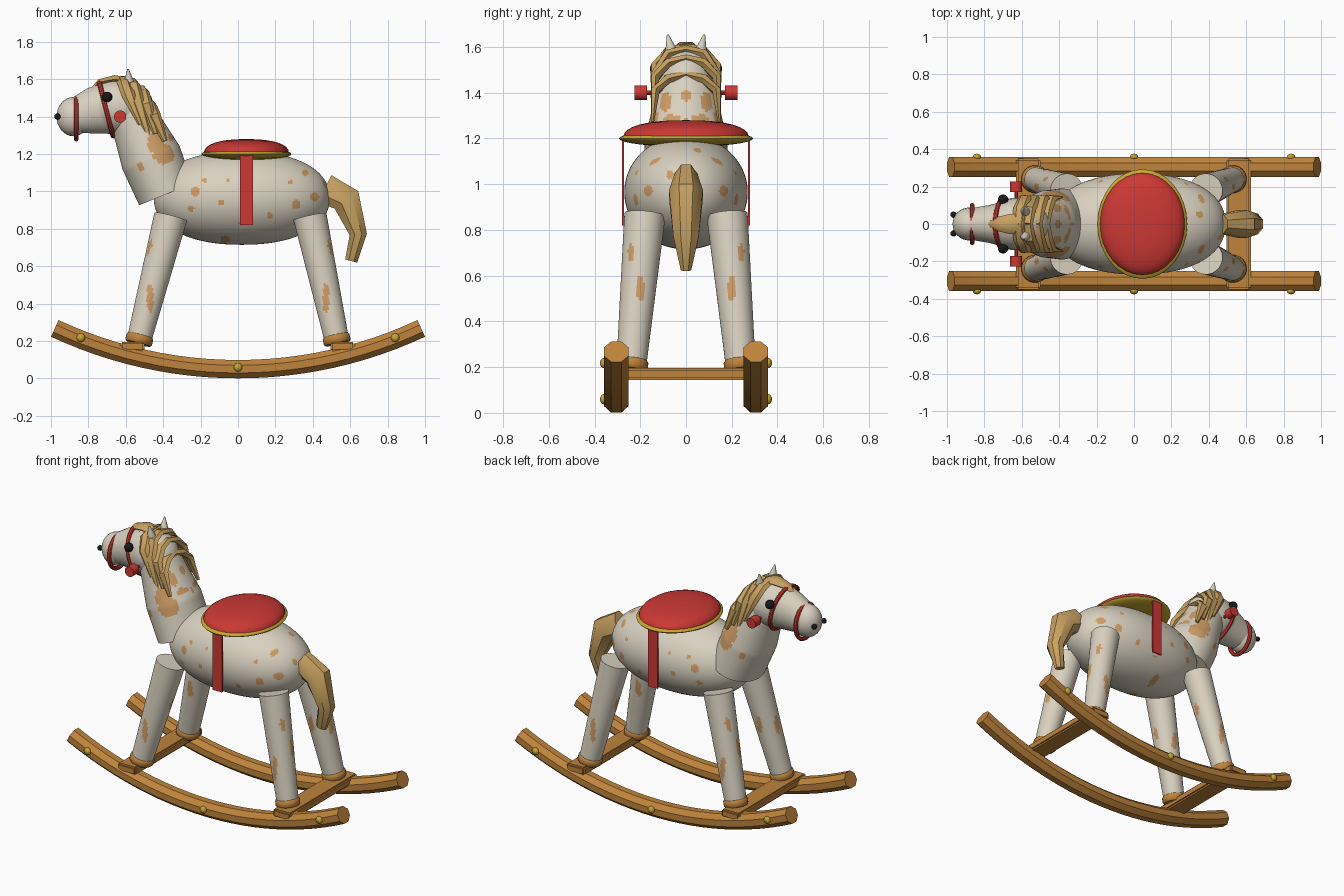
import bpy, bmesh, math
from mathutils import Vector, Matrix

cube = bpy.data.objects.get("Cube")
if cube:
    bpy.data.objects.remove(cube, do_unlink=True)


def material(name, r, g, b):
    m = bpy.data.materials.new(name)
    m.use_nodes = True
    m.diffuse_color = (r, g, b, 1)
    node = next(n for n in m.node_tree.nodes if n.type == 'BSDF_PRINCIPLED')
    node.inputs["Base Color"].default_value = (r, g, b, 1)
    node.inputs["Roughness"].default_value = 0.7
    return m


CREAM = material("cream", 0.70, 0.64, 0.53)
SPOT = material("tan_spot", 0.62, 0.33, 0.13)
WOOD = material("wood", 0.52, 0.23, 0.045)
HAIR = material("straw_hair", 0.58, 0.36, 0.12)
RED = material("red", 0.60, 0.04, 0.035)
GOLD = material("gold", 0.56, 0.38, 0.03)
BLACK = material("black", 0.01, 0.01, 0.01)
made = []


def finish(name, bm, mat, spots=()):
    """Turn a bmesh into an object; faces inside a spot get the second colour."""
    bmesh.ops.recalc_face_normals(bm, faces=bm.faces)
    for f in bm.faces:
        c = f.calc_center_median()
        for p, r in spots:
            if sum(((c[i] - p[i]) / r[i]) ** 2 for i in range(3)) < 1:
                f.material_index = 1
    mesh = bpy.data.meshes.new(name)
    bm.to_mesh(mesh)
    bm.free()
    mesh.materials.append(mat)
    if spots:
        mesh.materials.append(SPOT)
    ob = bpy.data.objects.new(name, mesh)
    bpy.context.collection.objects.link(ob)
    made.append(ob)
    return ob


def ellipsoid(name, loc, radii, mat, power=1, along_x=False, seg=24, rings=16,
              dome=False, spots=()):
    bm = bmesh.new()
    bmesh.ops.create_uvsphere(bm, u_segments=seg, v_segments=rings, radius=1)
    for v in bm.verts:
        r = math.hypot(v.co.x, v.co.y)
        k = r ** (power - 1) if r > 1e-4 else 1
        z = math.copysign(abs(v.co.z) ** power, v.co.z)
        if dome:
            z = max(z, 0)
        p = Vector((v.co.x * k, v.co.y * k, z))
        if along_x:
            p = Vector((p.z, p.y, -p.x))
        v.co = Vector(loc) + Vector([p[i] * radii[i] for i in range(3)])
    return finish(name, bm, mat, spots)


def tube(name, path, mat, n=16, steps=1, ref=(0, 1, 0), spots=()):
    """Loft ellipses along a path of (x, y, z, half_depth, half_width)."""
    pts = [Vector(p[:3]) for p in path]
    loops = []
    for i, p in enumerate(path):
        t = (pts[min(i + 1, len(pts) - 1)] - pts[max(i - 1, 0)]).normalized()
        v = Vector(ref)
        v = (v - t * v.dot(t)).normalized()
        u = v.cross(t)
        angles = [2 * math.pi * (k + 0.5) / n for k in range(n)]
        loops.append([pts[i] + u * p[3] * math.cos(a) + v * p[4] * math.sin(a) for a in angles])
    fine = [[a.lerp(b, s / steps) for a, b in zip(A, B)]
            for A, B in zip(loops, loops[1:]) for s in range(steps)] + [loops[-1]]
    bm = bmesh.new()
    rows = [[bm.verts.new(c) for c in loop] for loop in fine]
    for A, B in zip(rows, rows[1:]):
        for k in range(n):
            j = (k + 1) % n
            bm.faces.new((A[k], A[j], B[j], B[k]))
    bm.faces.new(rows[0])
    bm.faces.new(rows[-1])
    return finish(name, bm, mat, spots)


def box(name, loc, size, mat, bevel=0):
    bm = bmesh.new()
    bmesh.ops.create_cube(bm, size=1, matrix=Matrix.Translation(loc) @ Matrix.Diagonal((*size, 1)))
    if bevel:
        bmesh.ops.bevel(bm, geom=bm.edges[:], offset=bevel, segments=2, affect='EDGES')
    return finish(name, bm, mat)


def ring(name, loc, ry, rz, tilt, mat, minor=0.013):
    """Strap looped round the x axis, leaning by tilt."""
    bm = bmesh.new()
    n, m = 32, 8
    rows = []
    for i in range(n):
        a = 2 * math.pi * i / n
        row = []
        for k in range(m):
            b = 2 * math.pi * k / m
            s = minor * math.cos(b)
            p = Vector((minor * math.sin(b), (ry + s) * math.cos(a), (rz + s) * math.sin(a)))
            row.append(bm.verts.new(Matrix.Rotation(tilt, 3, 'Y') @ p + Vector(loc)))
        rows.append(row)
    for i in range(n):
        for k in range(m):
            A, B, j = rows[i], rows[(i + 1) % n], (k + 1) % m
            bm.faces.new((A[k], A[j], B[j], B[k]))
    return finish(name, bm, mat)


# Barrel body with dapples scattered on the flanks
body_spots = []
dapples = [(-.18, 1.06), (-.09, .94), (-.23, 1.0), (-.05, 1.06), (.17, .87), (.31, .93),
           (.28, 1.05), (.36, 1.1), (-.07, .74), (.02, .83), (-.25, .91), (.41, .97)]
for i, (x, z) in enumerate(dapples):
    r = 0.012 + 0.006 * (i % 3)
    body_spots += [((x, s * 0.2, z), (r, 0.2, r)) for s in (-1, 1)]
body_spots += [((.35, .05, 1.13), (.02, .018, .1)), ((.45, -.07, 1.04), (.1, .015, .02))]
ellipsoid("body", (0.02, 0, 0.965), (0.47, 0.27, 0.25), CREAM, power=0.9, along_x=True,
          seg=160, rings=110, spots=body_spots)

# Neck
neck_spots = [((-.47, 0, 1.38), (.1, .025, .04)), ((-.4, 0, 1.27), (.1, .02, .03))]
for s in (-1, 1):
    neck_spots += [((-.40, s * .14, 1.20), (.06, .1, .055)), ((-.44, s * .14, 1.26), (.045, .1, .06)),
                   ((-.42, s * .09, 1.36), (.1, .025, .045)), ((-.52, s * .14, 1.13), (.018, .1, .03)),
                   ((-.35, s * .12, 1.29), (.03, .1, .02))]
tube("neck", [(-.385, 0, .985, .155, .19), (-.465, 0, 1.18, .165, .18),
              (-.54, 0, 1.35, .135, .145), (-.59, 0, 1.46, .12, .125)],
     CREAM, n=64, steps=14, spots=neck_spots)

# Head and muzzle
ellipsoid("skull", (-.63, 0, 1.45), (.18, .14, .148), CREAM, along_x=True)
tube("face", [(-.87, 0, 1.405, .095, .085), (-.78, 0, 1.43, .125, .1),
              (-.66, 0, 1.45, .145, .13)], CREAM, n=24)
ellipsoid("muzzle", (-.88, 0, 1.4), (.09, .088, .105), CREAM, along_x=True)
ring("nose_band", (-.865, 0, 1.39), .1, .11, 0, RED)
ring("brow_band", (-.705, 0, 1.44), .125, .148, -.25, RED)
tube("bit_rod", [(-.63, -.18, 1.4, .01, .01), (-.63, .18, 1.4, .01, .01)], RED, n=8, ref=(0, 0, 1))
tube("forelock", [(-.60, 0, 1.59, .025, .05), (-.66, 0, 1.6, .025, .055),
                  (-.74, 0, 1.585, .018, .035), (-.775, 0, 1.555, .008, .012)], HAIR, n=6)

# Tail
tube("tail", [(.463, 0, 1.015, .087, .055), (.58, 0, .955, .085, .08),
              (.643, 0, .77, .05, .06), (.605, 0, .628, .036, .025)], HAIR, n=8)

# Saddle
ellipsoid("saddle_rim", (.045, 0, 1.2), (.24, .293, .036), GOLD, seg=32)
ellipsoid("saddle_cushion", (.045, 0, 1.203), (.228, .275, .077), RED, power=.85, seg=32, dome=True)

# Cross bars
for side, x in (("front", -.565), ("rear", .56)):
    box(side + "_cross_bar", (x, 0, .17), (.13, .7, .052), WOOD, .01)

# Mirrored parts
locks = [(-.62, 1.60, -.52, 1.36), (-.57, 1.59, -.47, 1.27),
         (-.52, 1.55, -.44, 1.31), (-.48, 1.48, -.39, 1.27)]
for side, s in (("left", 1), ("right", -1)):
    ellipsoid(side + "_eye", (-.70, s * .13, 1.505), (.028, .028, .028), BLACK)
    ellipsoid(side + "_nostril", (-.965, s * .05, 1.4), (.017, .017, .017), BLACK, seg=12, rings=8)
    tube(side + "_ear", [(-.58, s * .06, 1.54, .035, .035), (-.583, s * .066, 1.59, .027, .025),
                         (-.588, s * .08, 1.655, .004, .004)], CREAM, n=12)
    tube(side + "_bit_knob", [(-.63, s * .17, 1.4, .033, .033), (-.63, s * .226, 1.4, .033, .033)],
         RED, n=16, ref=(0, 0, 1))
    box(side + "_girth_strap", (.045, s * .276, 1.01), (.07, .009, .38), RED)

    # Mane locks falling over the neck
    for i, (x0, z0, x1, z1) in enumerate(locks):
        xm, zm = x0 * .65 + x1 * .35, z0 * .65 + z1 * .35
        tube(f"{side}_mane_lock_{i + 1}",
             [(x0, 0, z0, .02, .03), (x0 + .01, s * .08, z0 - .02, .022, .036),
              (xm, s * .135, zm, .022, .036), (x1, s * .145, z1, .006, .014)],
             HAIR, n=6, ref=(1, 0, 0))

    # Legs and hooves
    for end, e, top in (("front", -1, -.36), ("rear", 1, .385)):
        foot, hip = Vector((e * .525, s * .238, .22)), Vector((top, s * .18, .865))
        spots = [((e * .47, s * .3, .43), (.018, .1, .08)), ((e * .50, s * .2, .54), (.09, .018, .06)),
                 ((e * .46, s * .24, .7), (.1, .015, .045)), ((e * .44, s * .13, .55), (.02, .06, .06)),
                 ((e * .38, s * .2, .6), (.06, .02, .05))]
        tube(f"{side}_{end}_leg", [(*foot, .066, .066), (*hip, .09, .09)],
             CREAM, n=40, steps=50, spots=spots)
        axis = (hip - foot).normalized()
        low, high = foot - axis * .035, foot + axis * .012
        tube(f"{side}_{end}_hoof", [(*low, .066, .066), (*(low + axis * .01), .074, .074),
                                    (*(high - axis * .01), .074, .074), (*high, .066, .066)], WOOD, n=20)

    # Curved rocker with round-headed bolts
    R, half = 2.312, .4376
    arc = [half * (2 * i / 24 - 1) for i in range(25)]
    tube(side + "_rocker", [(R * math.sin(a), s * .305, .05 + R * (1 - math.cos(a)), .053, .058)
                            for a in arc], WOOD, n=8)
    for i, x in enumerate((-.84, 0, .84)):
        z = .06 + R - math.sqrt(R * R - x * x)
        ellipsoid(f"{side}_bolt_{i + 1}", (x, s * .358, z), (.023, .018, .023), GOLD, seg=12, rings=8)

# Smooth rounded surfaces, keep hard edges crisp
bpy.ops.object.select_all(action='DESELECT')
for ob in made:
    ob.select_set(True)
bpy.context.view_layer.objects.active = made[0]
bpy.ops.object.shade_smooth_by_angle(angle=math.radians(40))
